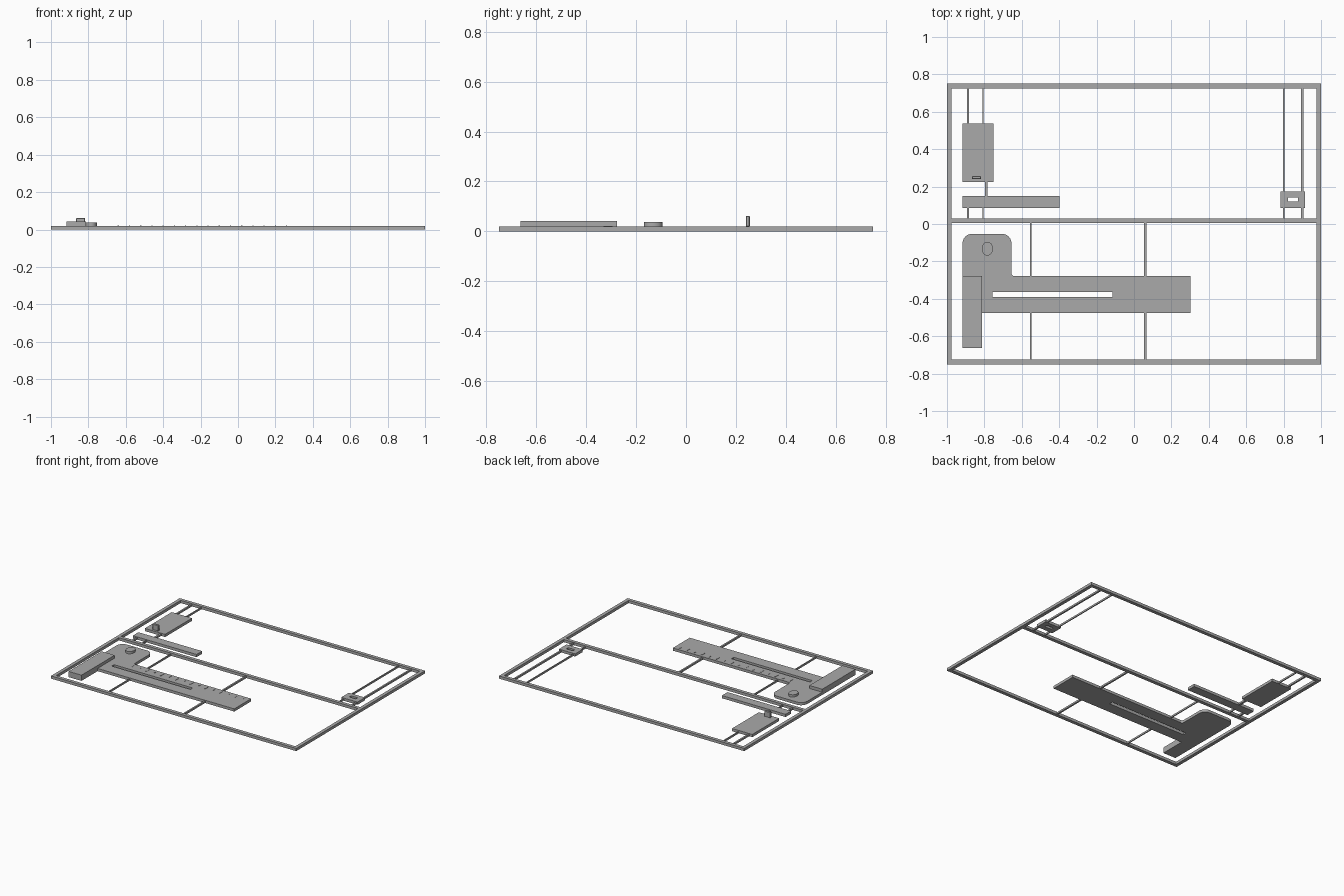
import bpy
import bmesh
import math

cube = bpy.data.objects.get("Cube")
if cube:
    bpy.data.objects.remove(cube)

grey = bpy.data.materials.new("moulded grey")
grey.use_nodes = True
colour = (0.4, 0.4, 0.4, 1)
grey.diffuse_color = colour
grey.node_tree.nodes["Principled BSDF"].inputs["Base Color"].default_value = colour


def finish(bm, name):
    bmesh.ops.recalc_face_normals(bm, faces=bm.faces)
    mesh = bpy.data.meshes.new(name)
    bm.to_mesh(mesh)
    bm.free()
    mesh.materials.append(grey)
    ob = bpy.data.objects.new(name, mesh)
    bpy.context.collection.objects.link(ob)
    return ob


def extrude(name, points, z0, z1):
    bm = bmesh.new()
    face = bm.faces.new([bm.verts.new((x, y, z0)) for x, y in points])
    top = bmesh.ops.extrude_face_region(bm, geom=[face])["geom"]
    for v in top:
        if isinstance(v, bmesh.types.BMVert):
            v.co.z = z1
    return finish(bm, name)


def box(name, x0, x1, y0, y1, z0=0, z1=0.02):
    return extrude(name, [(x0, y0), (x1, y0), (x1, y1), (x0, y1)], z0, z1)


def arc(cx, cy, r, start, end, steps=6):
    angles = [math.radians(start + (end - start) * i / steps) for i in range(steps + 1)]
    return [(cx + r * math.cos(a), cy + r * math.sin(a)) for a in angles]


def cut(target, cutter):
    mod = target.modifiers.new("opening", "BOOLEAN")
    mod.operation = "DIFFERENCE"
    mod.solver = "EXACT"
    mod.object = cutter
    cutter.hide_render = True
    cutter.hide_set(True)
    cutter.display_type = "WIRE"


# Outer frame with its cross bar
W = 0.025
frame = box("frame", -1, 1, -0.75, 0.75)
cut(frame, box("frame_front_cutter", -1 + W, 1 - W, -0.75 + W, 0.005, -0.1, 0.1))
cut(frame, box("frame_back_cutter", -1 + W, 1 - W, 0.03, 0.75 - W, -0.1, 0.1))

# Runners joining the parts to the frame: centre, width, y range
runners = [(-0.887, 0.012, 0.535, 0.73), (-0.807, 0.007, 0.535, 0.73),
           (-0.887, 0.012, 0.025, 0.09), (-0.807, 0.007, 0.025, 0.09),
           (-0.79, 0.015, 0.145, 0.23),
           (0.80, 0.007, 0.17, 0.73), (0.90, 0.012, 0.17, 0.73),
           (0.80, 0.007, 0.025, 0.09), (0.90, 0.012, 0.025, 0.09),
           (-0.552, 0.007, -0.28, 0.01), (0.06, 0.012, -0.28, 0.01),
           (-0.552, 0.007, -0.73, -0.47), (0.06, 0.012, -0.73, -0.47)]
for x, w, y0, y1 in runners:
    box("runner", x - w / 2, x + w / 2, y0, y1, 0.001, 0.014)

# Flat plate with an upright tab
box("back_plate", -0.917, -0.752, 0.225, 0.538)
extrude_tab = box("upright_tab", -0.866, -0.818, 0.24, 0.256, 0.018, 0.062)
bev = extrude_tab.modifiers.new("soft edges", "BEVEL")
bev.width = 0.003

# Plain arm and slotted block
box("arm", -0.917, -0.398, 0.085, 0.15)
block = box("slotted_block", 0.783, 0.915, 0.085, 0.173)
cut(block, box("block_slot_cutter", 0.823, 0.877, 0.12, 0.142, -0.1, 0.1))

# Ruler with a rounded head, drawn as one outline
outline = [(-0.917, -0.475), (0.302, -0.475), (0.302, -0.278)]
outline += arc(-0.64, -0.263, 0.015, 270, 180)
outline += arc(-0.705, -0.103, 0.05, 0, 90)
outline += arc(-0.867, -0.103, 0.05, 90, 180)
ruler = extrude("ruler", outline, 0, 0.02)
cut(ruler, box("ruler_slot_cutter", -0.757, -0.115, -0.39, -0.363, -0.1, 0.1))

# Graduation marks along the ruler edge
for i in range(16):
    length = 0.035 if i % 2 == 0 else 0.02
    x = -0.64 + i * 0.06
    box("ruler_mark", x - 0.003, x + 0.003, -0.295 - length, -0.295, 0.019, 0.022)

# Raised stock at the ruler end
box("ruler_stock", -0.917, -0.812, -0.663, -0.277, 0, 0.042)

# Oval knob on the ruler head
knob = extrude("knob", [(-0.784 + 0.03 * c, -0.132 + 0.037 * s)
                        for c, s in arc(0, 0, 1, 0, 345, 23)], 0.018, 0.037)
bpy.ops.object.select_all(action="DESELECT")
knob.select_set(True)
bpy.context.view_layer.objects.active = knob
bpy.ops.object.shade_smooth_by_angle()
